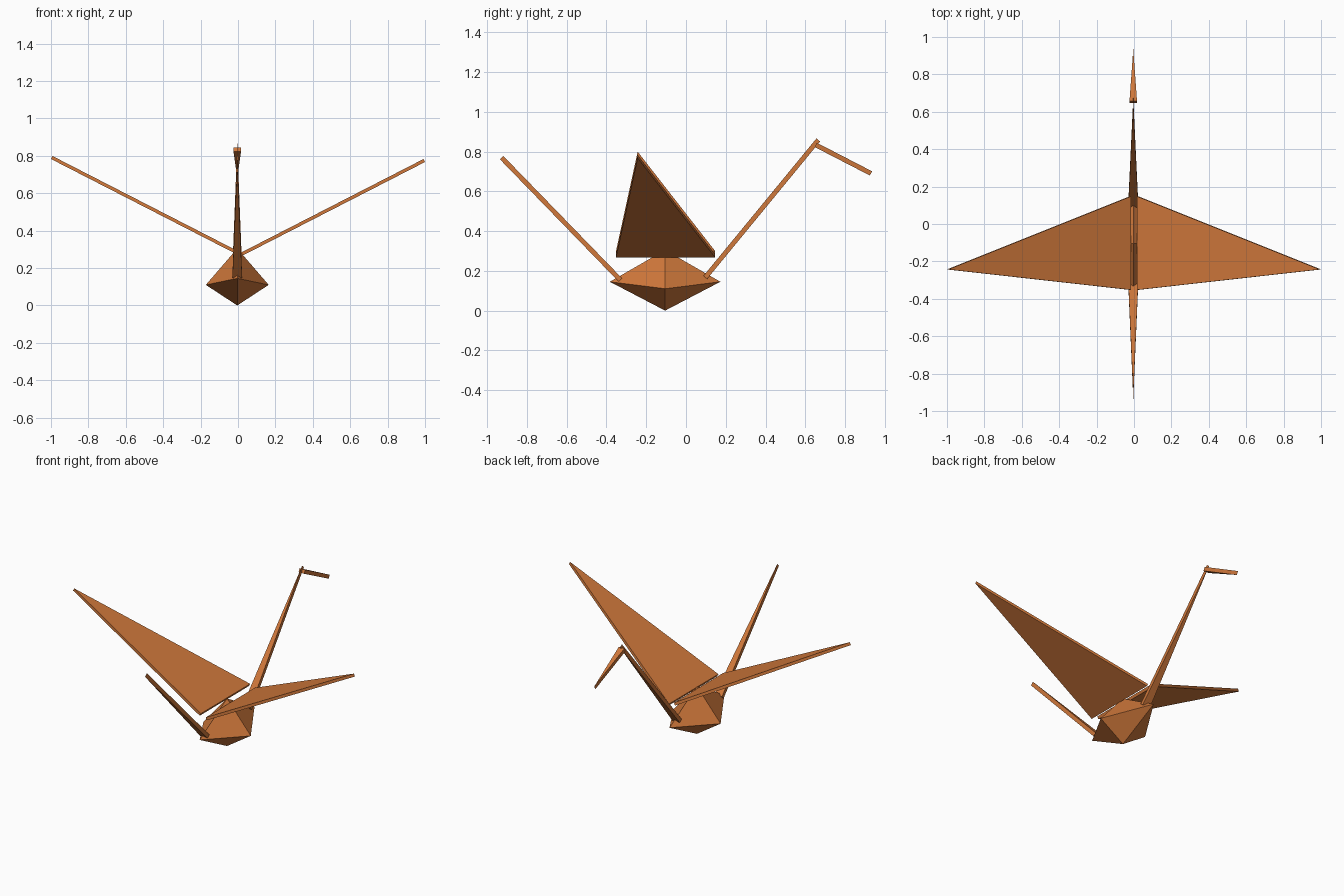
import bpy
from mathutils import Vector

if "Cube" in bpy.data.objects:
    bpy.data.objects.remove(bpy.data.objects["Cube"])

CX = -0.004  # body centreline
paper = bpy.data.materials.new("orange paper")
paper.diffuse_color = (0.62, 0.185, 0.043, 1)
paper.use_nodes = True
paper.node_tree.nodes["Principled BSDF"].inputs["Base Color"].default_value = paper.diffuse_color


def make(name, verts, faces):
    me = bpy.data.meshes.new(name)
    me.from_pydata(verts, [], faces)
    me.materials.append(paper)
    ob = bpy.data.objects.new(name, me)
    bpy.context.collection.objects.link(ob)
    return ob


def plate(name, tri, offset):
    """Folded paper flap: a triangle thickened along an offset vector."""
    tri = [Vector(p) for p in tri]
    off = Vector(offset)
    if (tri[1] - tri[0]).cross(tri[2] - tri[0]).dot(off) < 0:
        tri.reverse()
    verts = tri + [p + off for p in tri]
    faces = [(2, 1, 0), (3, 4, 5)]
    faces += [(i, (i + 1) % 3, (i + 1) % 3 + 3, i + 3) for i in range(3)]
    return make(name, verts, faces)


def strip(name, root, tip, half, t=0.024):
    """Tapered flap on the centreline; root and tip are (y, z) mid points."""
    d = (Vector(tip) - Vector(root)).normalized()
    n = Vector((0, -d.y, d.x)) * t
    r, p = (Vector((CX, *q)) - n / 2 for q in (root, tip))
    w = Vector((half, 0, 0))
    plate(name, [r - w, r + w, p], n)


# Body: stretched octahedron
ring = [(CX + 0.168, -0.105, 0.11), (CX, 0.173, 0.145),
        (CX - 0.168, -0.105, 0.11), (CX, -0.383, 0.145)]
faces = []
for i in range(4):
    j = (i + 1) % 4
    faces += [(i, j, 4), (j, i, 5)]
make("body", ring + [(CX, -0.105, 0.305), (CX, -0.105, 0)], faces)

# Wings: both thickened toward +x, as in the folded sheet
for side, name in ((1, "right_wing"), (-1, "left_wing")):
    tri = [(CX + side * 0.021, 0.147, 0.283), (CX + side * 0.021, -0.352, 0.283),
           (CX + side * 0.996, -0.243, 0.783)]
    plate(name, tri, (0.0082, 0, -side * 0.016))

# Neck, head and tail flaps
strip("neck", (0.097, 0.167), (0.665, 0.858), 0.027)
strip("head", (0.653, 0.833), (0.930, 0.690), 0.02)
strip("tail", (-0.330, 0.154), (-0.927, 0.769), 0.026)
